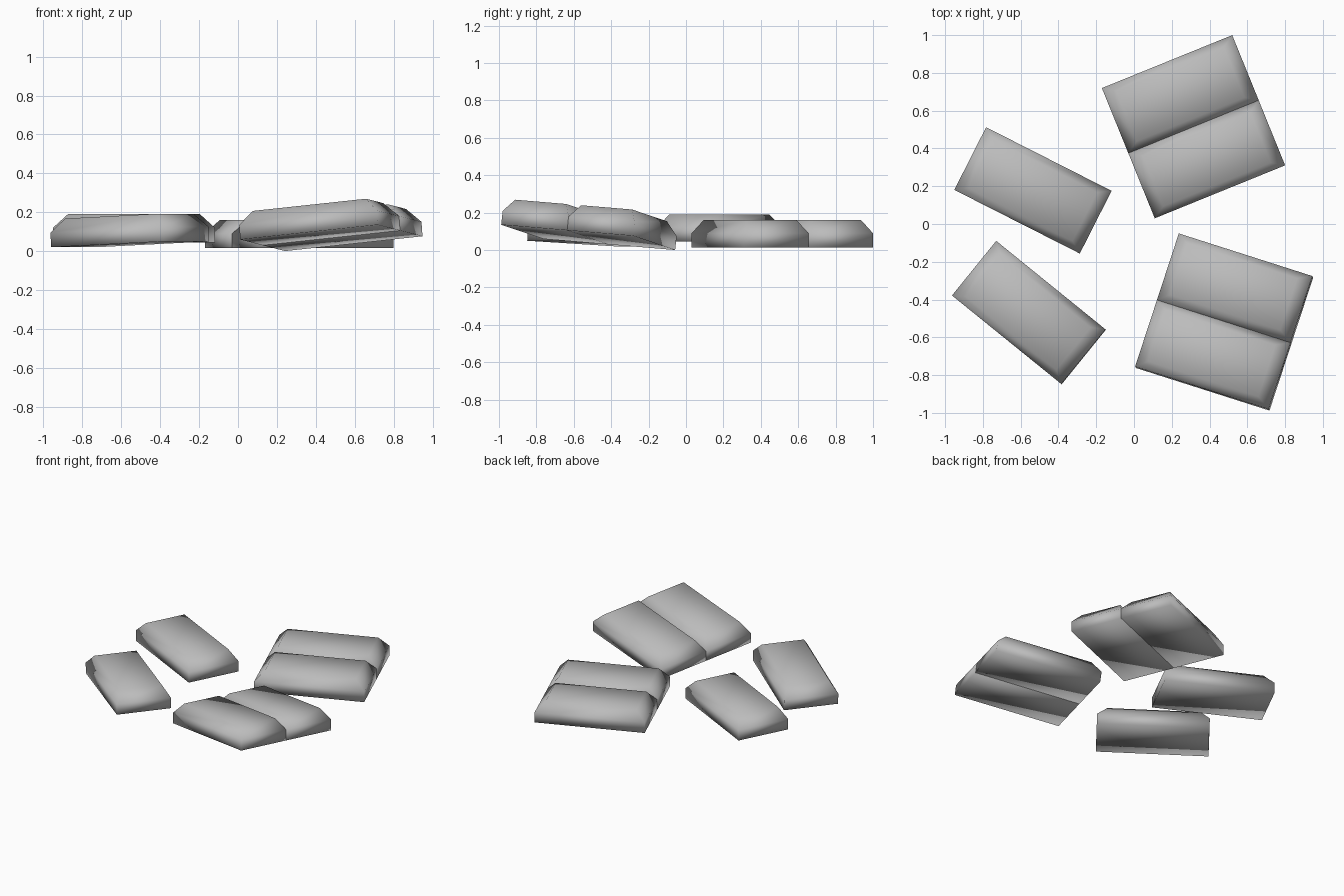
import bpy
import bmesh
from math import radians
from mathutils import Matrix, Vector

if "Cube" in bpy.data.objects:
    bpy.data.objects.remove(bpy.data.objects["Cube"], do_unlink=True)

LENGTH, WIDTH, WALL, HEIGHT = 0.745, 0.372, 0.075, 0.145
END_SLOPE, SIDE_SLOPE = 0.065, 0.042

grey = bpy.data.materials.new("plain grey")
grey.use_nodes = True
colour = (0.5, 0.5, 0.5, 1)
grey.diffuse_color = colour
grey.node_tree.nodes["Principled BSDF"].inputs["Base Color"].default_value = colour


def add_block(bm, offset):
    """One upright-walled block with a sloped rim around its flat top."""
    rings = []
    for z, dx, dy in ((0, 0, 0), (WALL, 0, 0), (HEIGHT, END_SLOPE, SIDE_SLOPE)):
        hx, hy = LENGTH / 2 - dx, WIDTH / 2 - dy
        rings.append([bm.verts.new((sx * hx, offset + sy * hy, z))
                      for sx, sy in ((-1, -1), (1, -1), (1, 1), (-1, 1))])
    bm.faces.new(reversed(rings[0]))
    bm.faces.new(rings[-1])
    for low, high in zip(rings, rings[1:]):
        for i in range(4):
            j = (i + 1) % 4
            bm.faces.new((low[i], low[j], high[j], high[i]))


def make_piece(name, blocks, centre, yaw, rise_x=0, rise_y=0):
    """A broken-off piece of side-by-side blocks, turned and tilted in place."""
    bm = bmesh.new()
    for k in range(blocks):
        add_block(bm, (k - (blocks - 1) / 2) * WIDTH)
    turn = (Matrix.Rotation(radians(yaw), 4, 'Z')
            @ Matrix.Rotation(-rise_x, 4, 'Y') @ Matrix.Rotation(rise_y, 4, 'X'))
    bm.transform(Matrix.Translation(Vector(centre)) @ turn)
    for face in bm.faces:
        face.smooth = True
    mesh = bpy.data.meshes.new(name)
    bm.to_mesh(mesh)
    bm.free()
    mesh.materials.append(grey)
    bpy.context.collection.objects.link(bpy.data.objects.new(name, mesh))


# Two double pieces on the left, two single pieces on the right
make_piece("back_double_piece", 2, (0.315, 0.515, 0.015), 22.1)
make_piece("front_double_piece", 2, (0.48, -0.523, 0.068), -17.7, 0.102, -0.08)
make_piece("back_single_piece", 1, (-0.535, 0.178, 0.045), -26.9)
make_piece("front_single_piece", 1, (-0.555, -0.47, 0.035), -39, 0.04)
